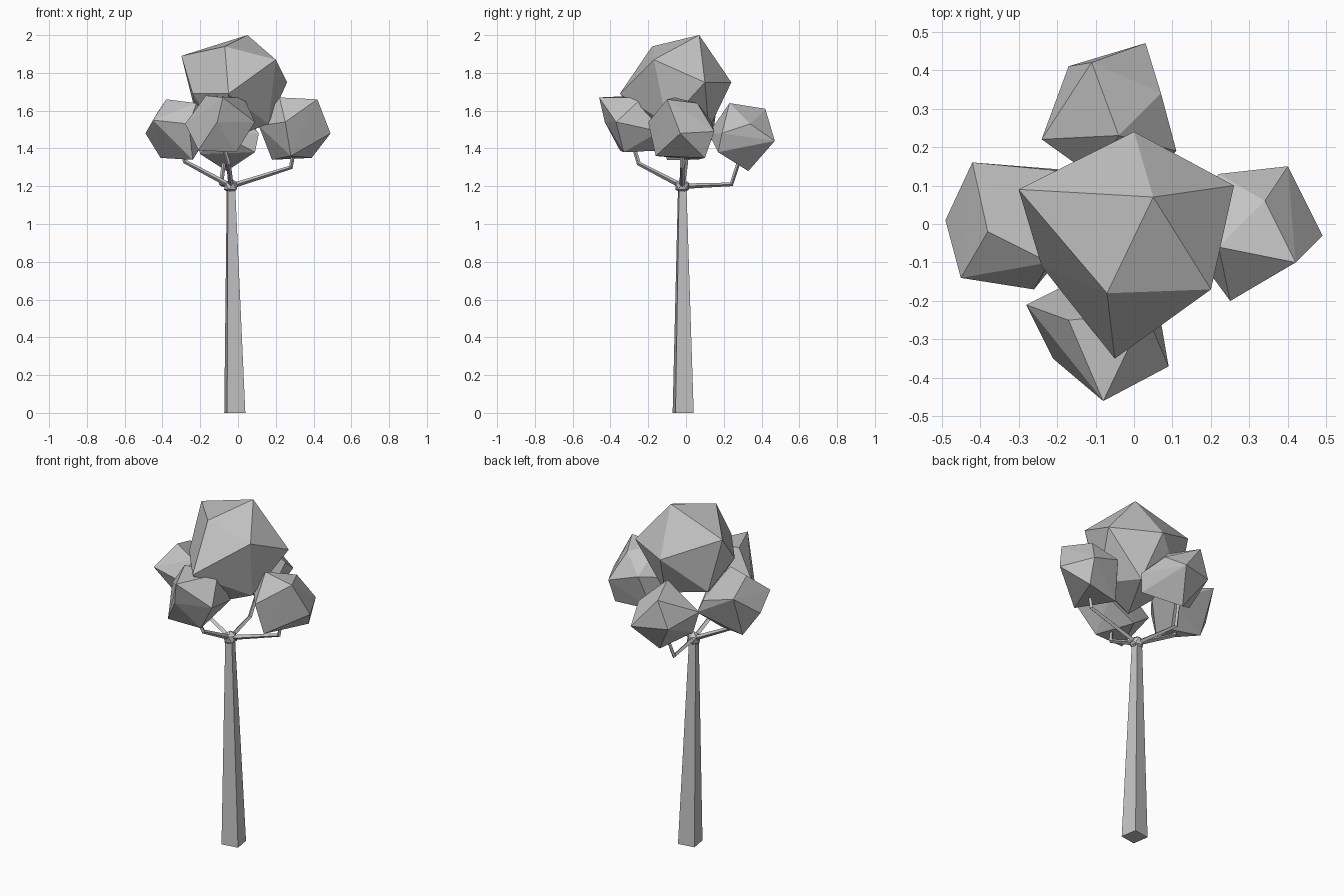
import bpy, bmesh
from math import radians
from mathutils import Matrix, Vector

cube = bpy.data.objects.get("Cube")
if cube:
    bpy.data.objects.remove(cube, do_unlink=True)

# One plain grey for the whole tree
grey = bpy.data.materials.new("plain_grey")
grey.use_nodes = True
color = (0.55, 0.55, 0.55, 1)
grey.diffuse_color = color
grey.node_tree.nodes["Principled BSDF"].inputs["Base Color"].default_value = color


def add_object(name, data):
    obj = bpy.data.objects.new(name, data)
    data.materials.append(grey)
    bpy.context.collection.objects.link(obj)
    return obj


def add_mesh(name, bm):
    bmesh.ops.recalc_face_normals(bm, faces=bm.faces[:])
    mesh = bpy.data.meshes.new(name)
    bm.to_mesh(mesh)
    bm.free()
    return add_object(name, mesh)


def foliage(name, centre, paired, single):
    """Faceted clump: hull of corners paired through the centre and single ones."""
    centre = Vector(centre)
    bm = bmesh.new()
    for corner in paired:
        bm.verts.new(corner)
        bm.verts.new(2 * centre - Vector(corner))
    for corner in single:
        bm.verts.new(corner)
    bmesh.ops.convex_hull(bm, input=bm.verts[:])
    unused = [v for v in bm.verts if not v.link_faces]
    bmesh.ops.delete(bm, geom=unused, context="VERTS")
    add_mesh(name, bm)


def branch(name, elbow, tip):
    """Thin four-sided limb from the fork, bending up at the elbow."""
    curve = bpy.data.curves.new(name, "CURVE")
    curve.dimensions = "3D"
    curve.bevel_depth = 0.013
    curve.bevel_resolution = 0
    curve.use_fill_caps = True
    spline = curve.splines.new("POLY")
    spline.use_smooth = False
    spline.points.add(2)
    for point, place, size in zip(spline.points, (fork, elbow, tip), (1.1, 0.9, 0.8)):
        point.co = (*place, 1)
        point.radius = size
    add_object(name, curve)


# Trunk: square, tapered, slightly turned and leaning to the fork
fork = Vector((-0.037, -0.02, 1.2))
height = 1.18
bm = bmesh.new()
bmesh.ops.create_cone(bm, cap_ends=True, segments=4, radius1=0.069, radius2=0.028,
                      depth=height, matrix=Matrix.Rotation(radians(54), 4, "Z"))
for v in bm.verts:
    foot = Vector((-0.017, -0.015, 0))
    lean = fork if v.co.z > 0 else foot
    v.co += Vector((lean.x, lean.y, height / 2))
add_mesh("trunk", bm)

# Knot where the limbs meet
bm = bmesh.new()
bmesh.ops.create_icosphere(bm, subdivisions=1, radius=0.041,
                           matrix=Matrix.Translation(fork))
add_mesh("fork_knot", bm)

# Limbs
branch("left_branch", (0.28, -0.02, 1.3), (0.3, -0.02, 1.42))
branch("right_branch", (-0.28, 0, 1.33), (-0.31, 0, 1.42))
branch("front_branch", (-0.05, -0.25, 1.32), (-0.08, -0.28, 1.42))
branch("back_branch", (-0.09, 0.24, 1.21), (-0.07, 0.29, 1.36))

# Foliage clumps
foliage("top_foliage", (-0.01, -0.03, 1.72),
        [(0.05, 0.07, 2), (-0.07, -0.18, 1.94), (0.2, -0.17, 1.87)],
        [(0.26, 0.1, 1.75), (0, 0.24, 1.75), (-0.3, 0.09, 1.89),
         (-0.05, -0.35, 1.69), (-0.24, -0.11, 1.69), (0.16, -0.1, 1.53)])
foliage("left_foliage", (0.3, -0.02, 1.5),
        [(0.34, 0.06, 1.64), (0.42, -0.1, 1.66), (0.49, -0.03, 1.48)],
        [(0.4, 0.15, 1.49), (0.25, -0.2, 1.54), (0.39, 0.1, 1.35),
         (0.22, 0.13, 1.55), (0.28, -0.16, 1.36), (0.22, -0.06, 1.67)])
foliage("right_foliage", (-0.31, 0, 1.5),
        [(-0.38, -0.02, 1.66), (-0.49, 0.01, 1.48), (-0.45, -0.14, 1.55)],
        [(-0.26, -0.17, 1.53), (-0.42, 0.16, 1.6), (-0.21, 0.14, 1.53),
         (-0.41, 0.06, 1.35), (-0.22, -0.1, 1.64), (-0.24, -0.1, 1.34)])
foliage("front_foliage", (-0.09, -0.29, 1.53),
        [(-0.08, -0.46, 1.67), (-0.21, -0.35, 1.39), (-0.17, -0.25, 1.68)],
        [(0.09, -0.37, 1.54), (-0.11, -0.43, 1.54), (-0.28, -0.21, 1.53),
         (0.05, -0.14, 1.49)])
foliage("back_foliage", (-0.05, 0.28, 1.46),
        [(-0.04, 0.23, 1.64)],
        [(-0.11, 0.42, 1.61), (0.03, 0.47, 1.44), (0.07, 0.34, 1.53),
         (-0.17, 0.41, 1.45), (-0.24, 0.22, 1.5), (0.11, 0.19, 1.48),
         (0.09, 0.17, 1.38), (-0.2, 0.22, 1.37), (-0.1, 0.12, 1.48)])
